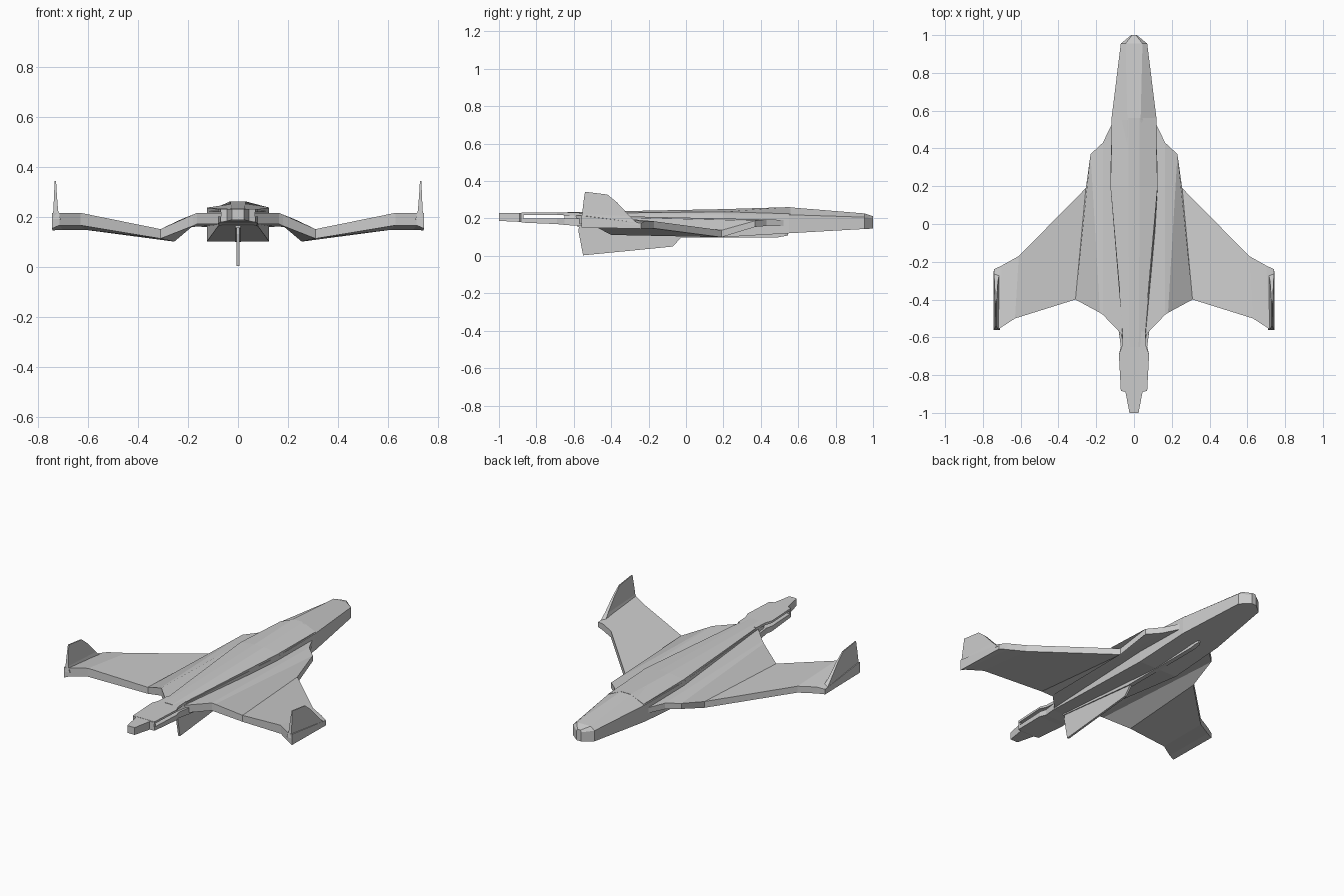
import bpy, bmesh


def loft(name, rings, mirror=False):
    """Skin matching rings of points, cap both ends, optionally mirror in x."""
    bm = bmesh.new()
    rows = [[bm.verts.new(p) for p in r] for r in rings]
    n = len(rows[0])
    for a, b in zip(rows, rows[1:]):
        for i in range(n):
            j = (i + 1) % n
            bm.faces.new((a[i], a[j], b[j], b[i]))
    bm.faces.new(rows[0])
    bm.faces.new(rows[-1])
    bmesh.ops.recalc_face_normals(bm, faces=bm.faces)
    me = bpy.data.meshes.new(name)
    bm.to_mesh(me)
    bm.free()
    ob = bpy.data.objects.new(name, me)
    bpy.context.collection.objects.link(ob)
    if mirror:
        ob.modifiers.new("Mirror", 'MIRROR').use_axis[0] = True
        ob.modifiers["Mirror"].use_mirror_merge = False
    return ob


def hull_ring(y, top_w, top_z, side_w, side_z, low_w, low_z):
    """Symmetric six-sided fuselage section."""
    half = [(top_w, top_z), (side_w, side_z), (low_w, low_z)]
    return [(x, y, z) for x, z in half] + [(-x, y, z) for x, z in reversed(half)]


def box_ring(y, w, z0, z1):
    return [(w, y, z0), (w, y, z1), (-w, y, z1), (-w, y, z0)]


# Fuselage, blunt nose at +y
loft("fuselage", [hull_ring(*s) for s in (
    (1.0, 0.01, 0.212, 0.015, 0.20, 0.015, 0.146),
    (0.955, 0.045, 0.227, 0.07, 0.207, 0.07, 0.144),
    (0.55, 0.035, 0.26, 0.12, 0.22, 0.12, 0.121),
    (0.2, 0.032, 0.247, 0.125, 0.222, 0.125, 0.10),
    (-0.58, 0.03, 0.232, 0.06, 0.22, 0.08, 0.162),
    (-0.65, 0.03, 0.231, 0.05, 0.22, 0.065, 0.165))])

# Raised spine panel over the fuselage
loft("spine_panel", [hull_ring(*s) for s in (
    (0.56, 0.03, 0.261, 0.115, 0.225, 0.11, 0.2),
    (0.2, 0.03, 0.25, 0.125, 0.236, 0.125, 0.2),
    (-0.65, 0.025, 0.233, 0.05, 0.226, 0.05, 0.2))])

# Cranked wings: x, leading y/low z/high z, trailing x/y/low z/high z
stations = (
    (0.09, 0.585, 0.158, 0.19, 0.05, -0.60, 0.17, 0.215),
    (0.165, 0.43, 0.16, 0.195, 0.165, -0.48, 0.17, 0.215),
    (0.23, 0.37, 0.155, 0.188, 0.18, -0.47, 0.163, 0.208),
    (0.255, 0.19, 0.10, 0.137, 0.31, -0.40, 0.112, 0.15),
    (0.61, -0.17, 0.147, 0.185, 0.63, -0.50, 0.165, 0.215),
    (0.70, -0.22, 0.147, 0.185, 0.715, -0.555, 0.165, 0.215),
    (0.742, -0.24, 0.145, 0.175, 0.745, -0.56, 0.152, 0.215))
loft("wing", [[(x, y, z0), (x, y, z1), (tx, ty, t1), (tx, ty, t0)]
              for x, y, z0, z1, tx, ty, t0, t1 in stations], True)

# Upright winglets with swept front edges
loft("winglet", [[(x0, f, zf), (x1, f, zf), (x1, b, zb), (x0, b, zb)]
                 for f, zf, b, zb, x0, x1 in (
    (-0.25, 0.165, -0.56, 0.19, 0.71, 0.743),
    (-0.30, 0.212, -0.555, 0.225, 0.72, 0.739),
    (-0.37, 0.287, -0.548, 0.29, 0.725, 0.736),
    (-0.42, 0.328, -0.54, 0.343, 0.728, 0.734))], True)

# Ventral fin
profile = [(0.0, 0.12), (-0.025, 0.10), (-0.07, 0.05), (-0.55, 0.003),
           (-0.575, 0.13), (-0.57, 0.18)]
loft("ventral_fin", [[(x, y, z) for y, z in profile] for x in (-0.006, 0.006)])

# Keel rod under the belly
loft("keel_rod", [box_ring(*s) for s in (
    (0.545, 0.006, 0.11, 0.13), (0.53, 0.012, 0.106, 0.14),
    (0.49, 0.013, 0.099, 0.15), (-0.03, 0.013, 0.099, 0.16),
    (-0.58, 0.011, 0.155, 0.19))])

# Split tail boom: upper and lower slabs with a side slot
loft("tail_upper", [box_ring(*s) for s in (
    (-0.57, 0.06, 0.215, 0.231), (-0.65, 0.065, 0.217, 0.231),
    (-0.69, 0.08, 0.219, 0.231), (-0.88, 0.07, 0.219, 0.231))])
loft("tail_lower", [box_ring(*s) for s in (
    (-0.57, 0.08, 0.162, 0.20), (-0.65, 0.07, 0.166, 0.20),
    (-0.69, 0.08, 0.17, 0.20), (-0.88, 0.07, 0.178, 0.20))])
loft("tail_tip", [box_ring(*s) for s in (
    (-0.87, 0.068, 0.18, 0.23), (-0.883, 0.068, 0.18, 0.23),
    (-0.89, 0.045, 0.182, 0.23), (-1.0, 0.024, 0.187, 0.23))])
